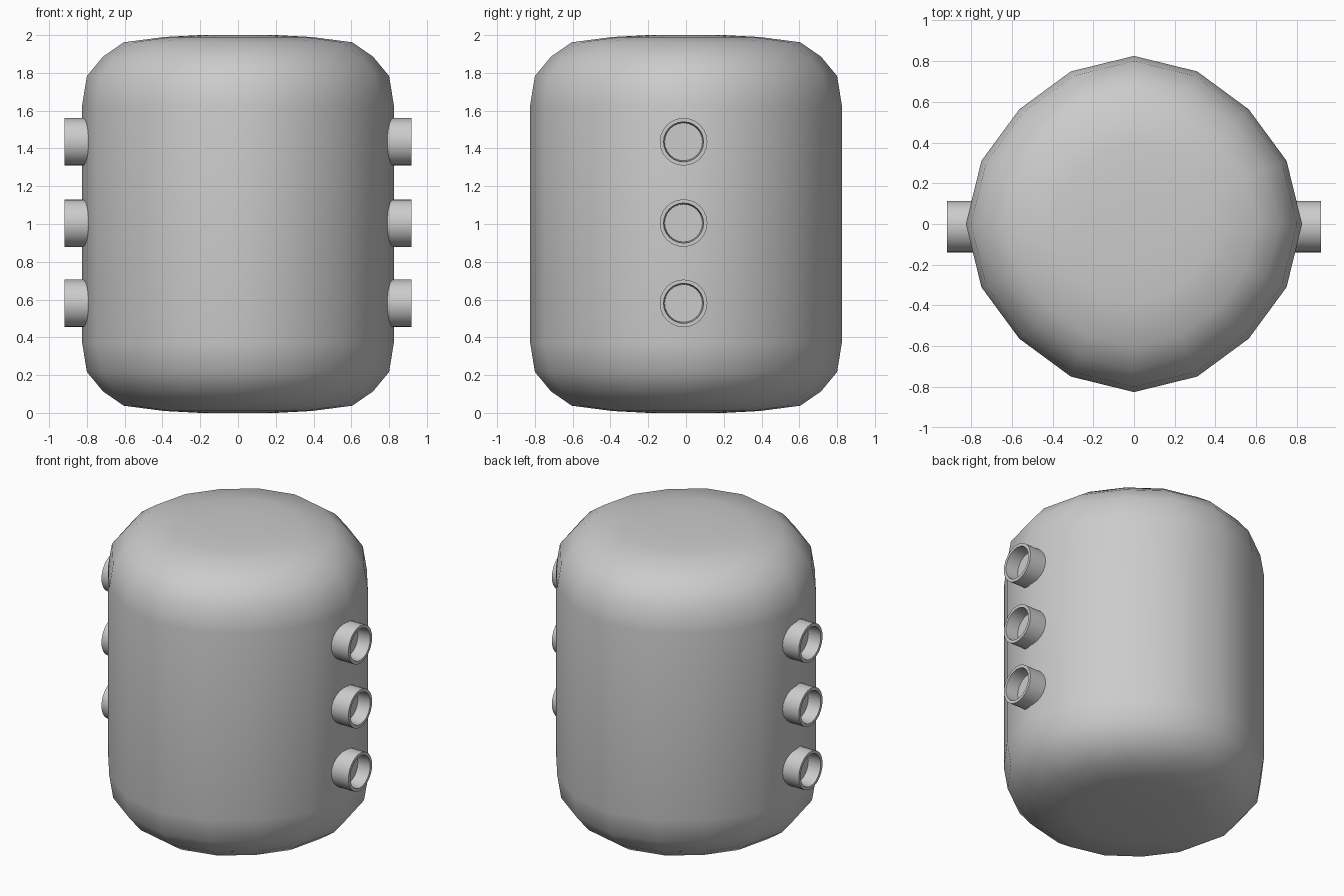
import bpy
import bmesh
from math import cos, sin, pi, radians

cube = bpy.data.objects.get("Cube")
if cube:
    bpy.data.objects.remove(cube, do_unlink=True)

grey = bpy.data.materials.new("light_grey")
grey.use_nodes = True
grey.diffuse_color = (0.6, 0.6, 0.6, 1)
grey.node_tree.nodes["Principled BSDF"].inputs["Base Color"].default_value = (0.6, 0.6, 0.6, 1)


def finish(bm, name, angle):
    bmesh.ops.remove_doubles(bm, verts=bm.verts, dist=1e-5)
    bmesh.ops.recalc_face_normals(bm, faces=bm.faces)
    mesh = bpy.data.meshes.new(name)
    bm.to_mesh(mesh)
    bm.free()
    mesh.materials.append(grey)
    obj = bpy.data.objects.new(name, mesh)
    bpy.context.collection.objects.link(obj)
    bpy.ops.object.select_all(action='DESELECT')
    obj.select_set(True)
    bpy.context.view_layer.objects.active = obj
    bpy.ops.object.shade_smooth_by_angle(angle=radians(angle))
    return obj


def loft(bm, rings, close=False):
    """Bridge successive rings, then cap the ends or join last to first."""
    rows = [[bm.verts.new(p) for p in ring] for ring in rings]
    n = len(rows[0])
    for a, b in zip(rows, rows[1:]):
        for i in range(n):
            j = (i + 1) % n
            bm.faces.new((a[i], a[j], b[j], b[i]))
    bm.faces.new(rows[0])
    bm.faces.new(rows[-1])


# Tank body: sixteen sides, slightly fuller along the x and y axes
def body_ring(r, z):
    pts = []
    for i in range(16):
        a = 2 * pi * i / 16
        k = r * (0.9825 + 0.0175 * cos(4 * a))
        pts.append((k * cos(a), k * sin(a), z))
    return pts


upper = [(0.825, 1.63), (0.80, 1.783), (0.715, 1.886), (0.605, 1.962),
         (0.39, 1.99), (0.2, 2.0)]
profile = [(r, 2 - z) for r, z in reversed(upper)] + upper
bm = bmesh.new()
loft(bm, [body_ring(r, z) for r, z in profile])
finish(bm, "tank_body", 60)


# Side ports: short round sockets with a slightly tapered bore
def port(name, side, z):
    section = [(0.70, 0.126), (0.918, 0.126), (0.918, 0.106), (0.83, 0.1)]
    bm = bmesh.new()
    loft(bm, [[(side * x, -0.013 + r * cos(2 * pi * i / 24), z + r * sin(2 * pi * i / 24))
               for i in range(24)] for x, r in section])
    finish(bm, name, 35)


for side, label in ((1, "left"), (-1, "right")):
    for level, z in (("lower", 0.58), ("middle", 1.005), ("upper", 1.435)):
        port(f"{label}_{level}_port", side, z)
